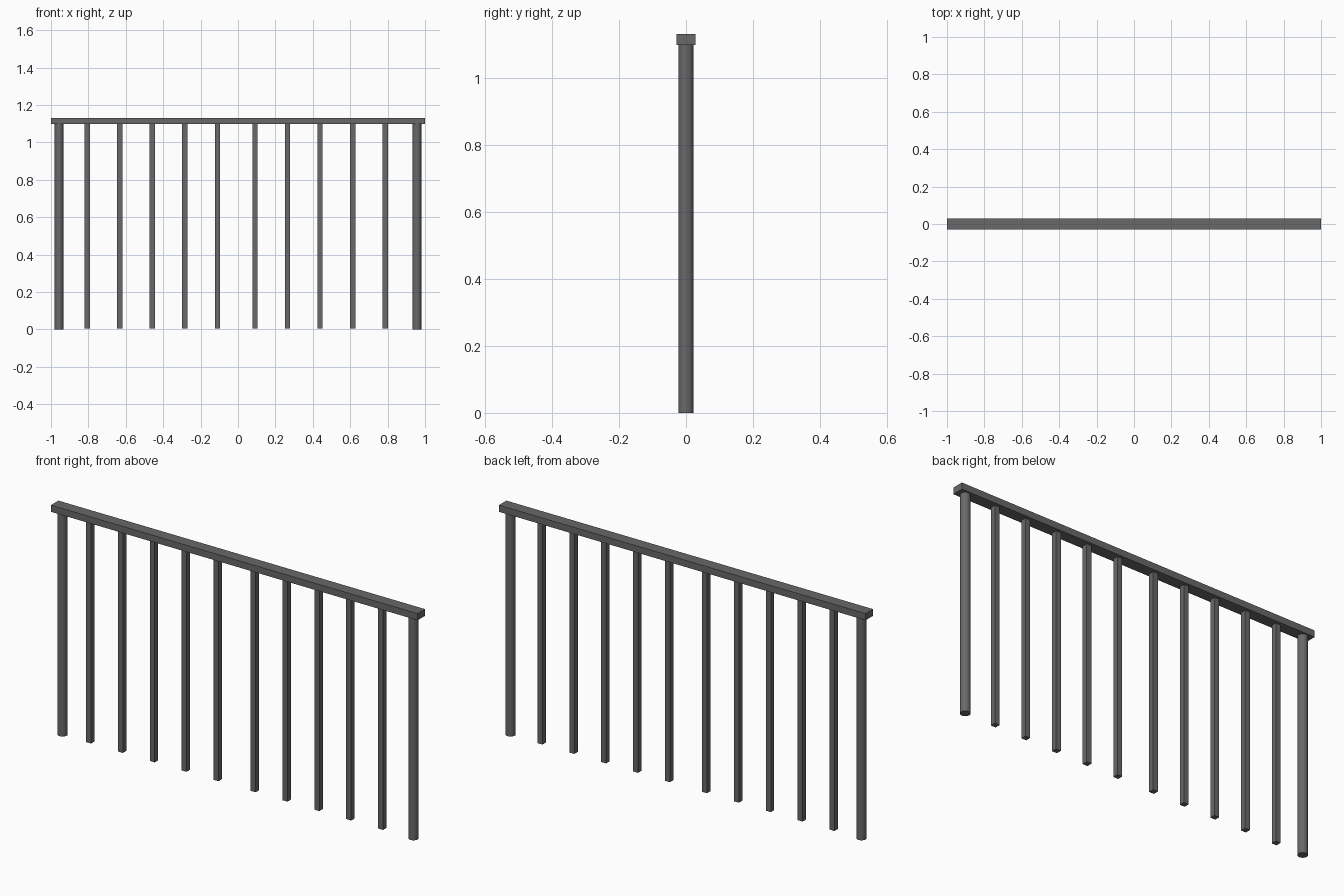
import bpy
import math

cube = bpy.data.objects.get("Cube")
if cube:
    bpy.data.objects.remove(cube, do_unlink=True)

# Single painted metal colour
grey = bpy.data.materials.new("dark_grey_metal")
grey.use_nodes = True
colour = (0.14, 0.14, 0.14, 1)
grey.diffuse_color = colour
grey.node_tree.nodes["Principled BSDF"].inputs["Base Color"].default_value = colour

RAIL_BOTTOM, RAIL_TOP = 1.097, 1.13


def finish(name):
    obj = bpy.context.object
    obj.name = name
    obj.data.materials.append(grey)
    return obj


def box(name, x, width, depth, z0, z1):
    bpy.ops.mesh.primitive_cube_add(size=1, location=(x, 0, (z0 + z1) / 2))
    obj = finish(name)
    obj.scale = (width, depth, z1 - z0)
    bpy.ops.object.transform_apply(location=False, rotation=False, scale=True)


def post(name, x):
    bpy.ops.mesh.primitive_cylinder_add(vertices=32, radius=0.023, depth=RAIL_BOTTOM,
                                        location=(x, 0, RAIL_BOTTOM / 2))
    finish(name)
    bpy.ops.object.shade_smooth_by_angle(angle=math.radians(40))


# Handrail across the top
box("handrail", 0, 2, 0.058, RAIL_BOTTOM, RAIL_TOP)

# Round end posts
post("left_post", 0.957)
post("right_post", -0.957)

# Square balusters in two groups of five with a wider gap in the middle
for group, start in (("right", -0.806), ("left", 0.092)):
    for i in range(5):
        box(f"{group}_baluster_{i + 1}", start + i * 0.1738, 0.027, 0.027,
            0.004, RAIL_BOTTOM)
